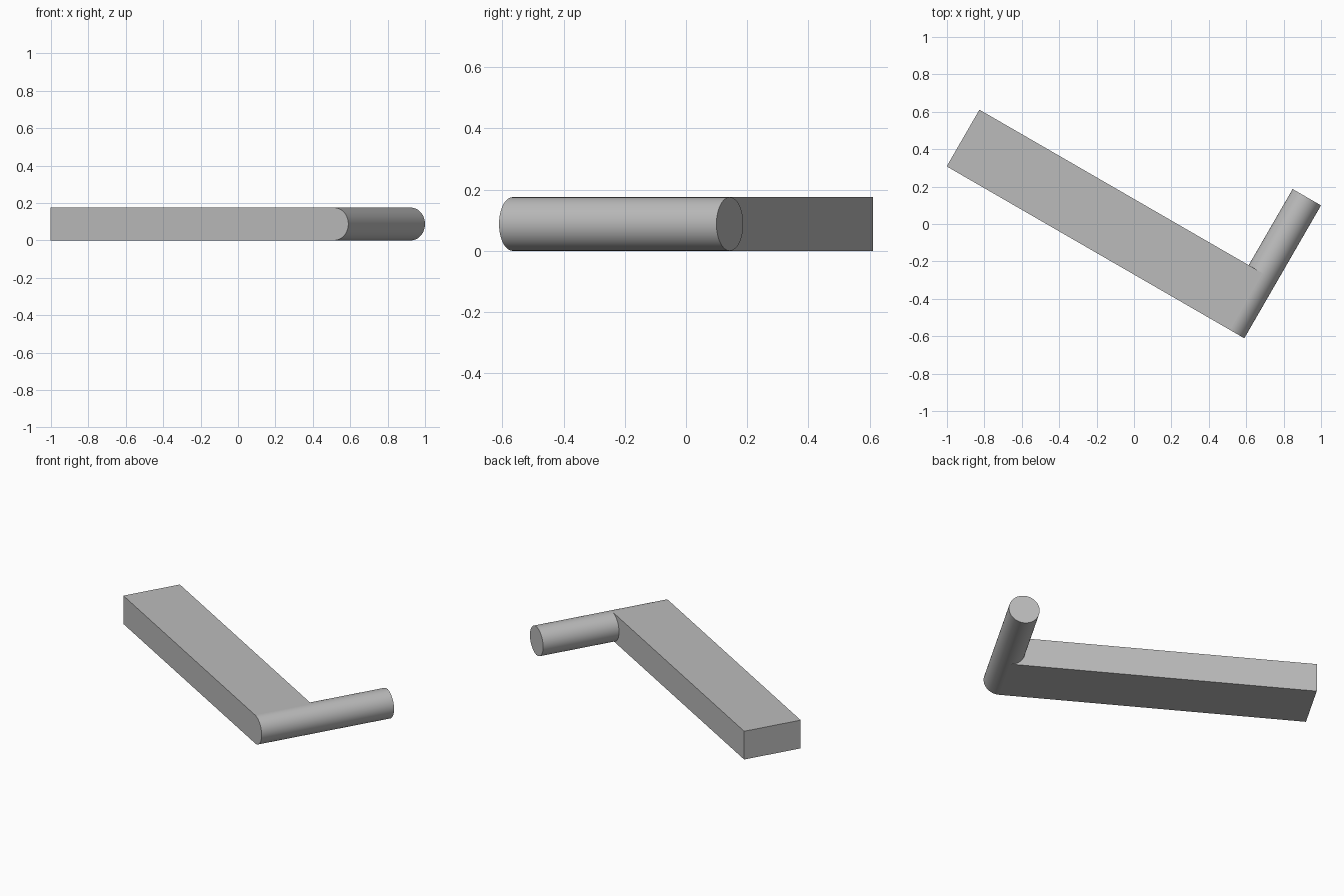
import bpy
import bmesh
import math
from mathutils import Matrix, Vector

cube = bpy.data.objects.get("Cube")
if cube:
    bpy.data.objects.remove(cube, do_unlink=True)

RADIUS = 0.0875      # rod radius, also half the bar thickness
BAR_END = -1.75      # square end of the bar, measured from the rod axis
BAR_WIDTH = 0.35
ROD_LENGTH = 0.82
SIDES = 64

grey = bpy.data.materials.new("grey")
grey.use_nodes = True
grey.diffuse_color = (0.5, 0.5, 0.5, 1)
grey.node_tree.nodes["Principled BSDF"].inputs["Base Color"].default_value = (0.5, 0.5, 0.5, 1)

bm = bmesh.new()

# End profile: rod disc, plus the bar section that wraps its inner half
ring = []
for i in range(SIDES):
    a = math.pi / 2 + math.tau * i / SIDES
    ring.append(bm.verts.new((RADIUS * math.cos(a), 0, RADIUS * math.sin(a))))
corners = [bm.verts.new((BAR_END, 0, z)) for z in (-RADIUS, RADIUS)]
disc = bm.faces.new(ring)
section = bm.faces.new(ring[:SIDES // 2 + 1] + corners)


def extrude(faces, distance):
    """Pull faces along the rod axis and return the moved caps."""
    result = bmesh.ops.extrude_face_region(bm, geom=faces)["geom"]
    verts = [g for g in result if isinstance(g, bmesh.types.BMVert)]
    bmesh.ops.translate(bm, verts=verts, vec=(0, distance, 0))
    return [g for g in result if isinstance(g, bmesh.types.BMFace)]


# Bar with rounded edge, then the rod continuing out of its side
caps = extrude([disc, section], BAR_WIDTH)
rod_cap = max(caps, key=lambda f: len(f.verts))
extrude([rod_cap], ROD_LENGTH - BAR_WIDTH)

# Merge the flush end into one flat face
base = [f for f in bm.faces if all(abs(v.co.y) < 1e-5 for v in f.verts)]
bmesh.ops.dissolve_faces(bm, faces=base, use_verts=False)
bmesh.ops.recalc_face_normals(bm, faces=bm.faces)

# Smooth only the curved rod walls
for face in bm.faces:
    on_rod = all(v.co.x > -RADIUS - 1e-4 for v in face.verts)
    face.smooth = on_rod and abs(face.normal.y) < 0.5

mesh = bpy.data.meshes.new("bar_with_rod")
bm.to_mesh(mesh)
bm.free()
mesh.materials.append(grey)
obj = bpy.data.objects.new("bar_with_rod", mesh)
bpy.context.collection.objects.link(obj)

# Turn in plan and rest on the ground
mesh.transform(Matrix.Translation(Vector((0.514, -0.567, RADIUS))) @ Matrix.Rotation(math.radians(-30), 4, "Z"))
